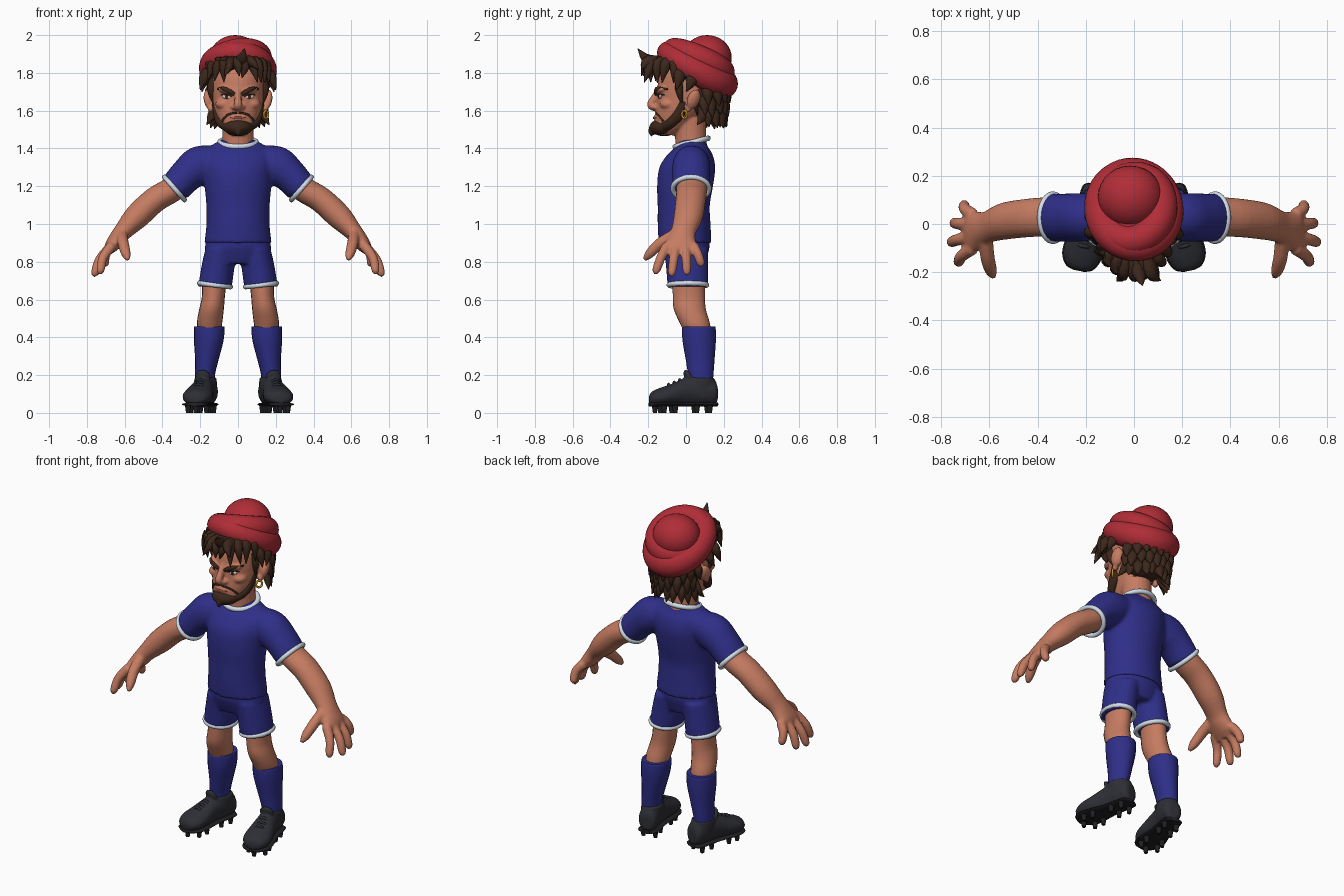
import bpy, bmesh, random
from math import sin, cos, pi, radians
from mathutils import Vector, Matrix, Euler
from mathutils.bvhtree import BVHTree

random.seed(4)
if "Cube" in bpy.data.objects:
    bpy.data.objects.remove(bpy.data.objects["Cube"])


def material(name, *rgb):
    m = bpy.data.materials.new(name)
    m.use_nodes = True
    m.diffuse_color = (*rgb, 1)
    m.node_tree.nodes["Principled BSDF"].inputs["Base Color"].default_value = (*rgb, 1)
    return m


SKIN = material("skin", .56, .2, .12)
BLUE = material("kit blue", .028, .028, .25)
WHITE = material("trim white", .65, .72, .8)
RED = material("turban red", .43, .026, .038)
HAIR = material("dark brown hair", .045, .02, .011)
BOOT = material("boot charcoal", .027, .028, .035)
SOLE = material("sole black", .014, .014, .017)
GOLD = material("gold", .6, .28, .015)
EYE = material("eye white", .7, .66, .6)
LIP = material("lip", .36, .1, .07)


def tube(bm, rows, axis=None, up=(0, 1, 0), closed=False, sides=20, steps=4):
    """Skin a smooth path of (x, y, z, radius_a, radius_b) rows."""
    rows, up = [Vector(r) for r in rows], Vector(up)
    pts, n = rows, len(rows)
    if not closed:
        pts = []
        for i in range(n - 1):
            p, q, r, s = (rows[min(max(j, 0), n - 1)] for j in range(i - 1, i + 3))
            for k in range(steps):
                t = k / steps
                pts.append((q * 2 + (r - p) * t + (p * 2 - q * 5 + r * 4 - s) * t ** 2
                            + (q * 3 - p - r * 3 + s) * t ** 3) * .5)
        pts.append(rows[-1])
    n, loops = len(pts), []
    for i, p in enumerate(pts):
        nxt = pts[(i + 1) % n] if closed else pts[min(i + 1, n - 1)]
        prv = pts[i - 1] if closed else pts[max(i - 1, 0)]
        t = Vector(axis) if axis else (Vector(nxt[:3]) - Vector(prv[:3])).normalized()
        side = t.cross(up).normalized()
        high = side.cross(t)
        a, b = max(p[3], .001), max(p[4], .001)
        loops.append([bm.verts.new(Vector(p[:3]) + side * a * cos(w) + high * b * sin(w))
                      for w in (2 * pi * k / sides for k in range(sides))])
    for i in range(n if closed else n - 1):
        l, m = loops[i], loops[(i + 1) % n]
        for k in range(sides):
            j = (k + 1) % sides
            bm.faces.new((l[k], l[j], m[j], m[k]))
    if not closed:
        bm.faces.new(loops[0])
        bm.faces.new(loops[-1])


def ring(bm, centre, rot, a, b, minor, grow=0, sides=16):
    """Elliptical hoop, thicker to the back by grow."""
    m = Euler(rot).to_matrix()
    rows = []
    for k in range(48):
        t = 2 * pi * k / 48
        r = minor * (1 + grow * sin(t))
        rows.append((*(m @ Vector((a * cos(t), b * sin(t), 0)) + Vector(centre)), r, r))
    tube(bm, rows, up=m @ Vector((0, 0, 1)), closed=True, sides=sides)


def ball(bm, centre, size, rot=(0, 0, 0)):
    bmesh.ops.create_uvsphere(bm, u_segments=28, v_segments=18, radius=1,
                              matrix=Matrix.LocRotScale(Vector(centre), Euler(rot), Vector(size)))


def clump(bm, a, b, c, r):
    """One tapered lock of hair."""
    tube(bm, [(*a, r * .7, r * .6), (*b, r, r * .8), (*c, .002, .002)], up=(.6, .5, .62), sides=10)


def flip(bm):
    """Copy everything so far to the other side."""
    new = bmesh.ops.duplicate(bm, geom=bm.verts[:] + bm.edges[:] + bm.faces[:])["geom"]
    for v in new:
        if isinstance(v, bmesh.types.BMVert):
            v.co.x *= -1


def finish(name, bm, mat, voxel=0, relax=4):
    bmesh.ops.recalc_face_normals(bm, faces=bm.faces[:])
    me = bpy.data.meshes.new(name)
    bm.to_mesh(me)
    bm.free()
    me.materials.append(mat)
    me.shade_smooth()
    me.set_sharp_from_angle(angle=radians(50))
    ob = bpy.data.objects.new(name, me)
    bpy.context.collection.objects.link(ob)
    if voxel:
        mod = ob.modifiers.new("blend", "REMESH")
        mod.mode, mod.voxel_size, mod.use_smooth_shade = "VOXEL", voxel, True
        mod = ob.modifiers.new("relax", "SMOOTH")
        mod.factor, mod.iterations = .5, relax
    return ob


Z = (0, 0, 1)
new = bmesh.new

# Shirt: sleeves blended into the torso
bm = new()
tube(bm, [(.1, .03, 1.335, .08, .085), (.2, .028, 1.31, .105, .1),
          (.27, .027, 1.26, .092, .1), (.336, .026, 1.188, .084, .1)])
flip(bm)
tube(bm, [(0, -.005, .9, .178, .14), (0, -.01, 1, .167, .14), (0, -.012, 1.1, .168, .138),
          (0, -.005, 1.2, .177, .148), (0, .007, 1.3, .187, .148), (0, .022, 1.37, .188, .118),
          (0, .03, 1.405, .16, .088), (0, .03, 1.445, .09, .07)], axis=Z, sides=40)
finish("shirt", bm, BLUE, .011)

# White collar, sleeve cuffs and shorts hems
bm = new()
ring(bm, (.336, .026, 1.188), (0, radians(131), 0), .08, .096, .013)
ring(bm, (.122, .01, .677), (0, radians(-7), 0), .083, .1, .013)
flip(bm)
ring(bm, (0, .03, 1.432), (.25, 0, 0), .097, .09, .014)
finish("white_trim", bm, WHITE)

# Shorts
bm = new()
tube(bm, [(.088, 0, .87, .085, .118), (.105, .005, .78, .088, .112), (.122, .01, .668, .09, .108)], axis=(0, 0, -1))
flip(bm)
tube(bm, [(0, -.005, .95, .16, .125), (0, -.005, .88, .175, .13), (0, 0, .79, .165, .1)], axis=Z, sides=32)
finish("shorts", bm, BLUE, .01, 3)

# Legs and socks
bm = new()
tube(bm, [(.125, .015, .74, .068, .085), (.13, .015, .62, .061, .085), (.14, .02, .55, .065, .085),
          (.15, .045, .48, .067, .08), (.152, .065, .42, .06, .07)], axis=Z)
flip(bm)
finish("legs", bm, SKIN)
bm = new()
tube(bm, [(.152, .068, .458, .076, .084), (.152, .068, .45, .081, .089), (.155, .07, .38, .078, .088),
          (.165, .075, .28, .062, .076), (.175, .078, .2, .053, .067), (.175, .078, .12, .05, .06)], axis=Z)
flip(bm)
finish("socks", bm, BLUE)

# Boots, turned outward
turn = Matrix.Translation((.172, .08, 0)) @ Matrix.Rotation(radians(12), 4, "Z") @ Matrix.Translation((0, -.08, 0))
FOOT = [(.166, .03, .1, .04), (.15, .052, .11, .068), (.1, .058, .115, .078), (.04, .058, .115, .078),
        (-.02, .064, .108, .072), (-.08, .076, .095, .058), (-.14, .078, .085, .048),
        (-.185, .055, .078, .035), (-.2, .02, .07, .018)]


def place(name, bm, mat, voxel=0):
    bm.transform(turn)
    flip(bm)
    finish(name, bm, mat, voxel, 2)


bm = new()
tube(bm, [(0, y, z, a, b) for y, a, z, b in FOOT], axis=(0, -1, 0), up=Z, sides=28)
tube(bm, [(0, .085, .08, .055, .07), (0, .08, .15, .06, .075), (0, .078, .188, .058, .073)], axis=Z)
ball(bm, (0, .01, .19), (.042, .018, .042), (.45, 0, 0))
for v in bm.verts:
    v.co.z = max(v.co.z, .04)
place("boots", bm, BOOT, .008)
bm = new()
for y, z in ((.0, .187), (-.03, .176), (-.06, .163), (-.09, .152)):
    tube(bm, [(-.042, y, z - .03, .006, .006), (0, y - .006, z, .008, .008), (.042, y, z - .03, .006, .006)], sides=8)
place("laces", bm, BOOT)
bm = new()
tube(bm, [(0, y, .045, a + .004, .011) for y, a, z, b in FOOT], axis=(0, -1, 0), up=Z)
for x, y in ((.036, .12), (.036, .05), (.048, -.07), (.05, -.13), (.0, -.17)):
    for s in (1, -1) if x else (1,):
        bmesh.ops.create_cone(bm, cap_ends=True, segments=12, radius1=.011, radius2=.017, depth=.042,
                              matrix=Matrix.Translation((s * x, y, .021)))
place("soles_and_studs", bm, SOLE)

# Arms with hands
bm = new()
tube(bm, [(.28, .03, 1.245, .075, .08), (.35, .03, 1.182, .068, .082), (.44, .025, 1.128, .068, .08),
          (.535, .012, 1.04, .067, .077), (.605, -.012, .965, .05, .066), (.64, -.022, .92, .045, .074),
          (.672, -.03, .88, .036, .088), (.69, -.03, .85, .022, .075)])
for y, tip in ((-.1, (.732, -.165, .735)), (-.052, (.765, -.078, .722)),
               (-.002, (.752, .005, .73)), (.038, (.705, .085, .775))):
    end = Vector(tip)
    base = Vector((.668, y, .885))
    mid = base.lerp(end, .5) + Vector((.014, 0, .012))
    low = mid.lerp(end, .75)
    tube(bm, [(*base, .028, .028), (*mid, .025, .025), (*low, .022, .022), (*end, .009, .009)], sides=14)
tube(bm, [(.615, -.06, .945, .03, .03), (.607, -.14, .895, .03, .03),
          (.592, -.195, .84, .025, .025), (.582, -.22, .81, .01, .01)], up=(1, 0, 0), sides=14)
flip(bm)
finish("arms_and_hands", bm, SKIN, .008, 3)

# Head, ears, nose and neck
bm = new()
ball(bm, (.155, .04, 1.66), (.024, .036, .055), (-.3, .25, .45))
ball(bm, (.145, .01, 1.61), (.016, .018, .02))
ball(bm, (.021, -.163, 1.618), (.016, .02, .013))
ball(bm, (.055, -.125, 1.705), (.052, .038, .018), (0, -.25, .25))
ball(bm, (.075, -.095, 1.635), (.045, .045, .03))
flip(bm)
tube(bm, [(0, -.1, 1.47, .045, .055), (0, -.085, 1.5, .075, .085), (0, -.055, 1.55, .104, .11),
          (0, -.03, 1.6, .124, .13), (0, -.005, 1.66, .135, .15), (0, .01, 1.72, .143, .162),
          (0, .03, 1.8, .148, .165), (0, .05, 1.88, .11, .13)], axis=Z, sides=36)
tube(bm, [(0, -.135, 1.715, .017, .02), (0, -.165, 1.67, .017, .02), (0, -.187, 1.63, .022, .02),
          (0, -.165, 1.606, .017, .012)])
ball(bm, (0, -.15, 1.562), (.045, .022, .018))
tube(bm, [(0, .03, 1.38, .09, .085), (0, .025, 1.46, .083, .083), (0, .02, 1.56, .085, .085)], axis=Z)
head = finish("head", bm, SKIN, .007, 3)
skin_surface = BVHTree.FromObject(head, bpy.context.evaluated_depsgraph_get())


def on_face(x, z, out=0):
    hit = skin_surface.ray_cast(Vector((x, -1, z)), Vector((0, 1, 0)))[0]
    return Vector((x, (hit.y if hit else -.12) - out, z))


def stroke(bm, points):
    """Thin tapered line laid over the face from (x, z, radius) points."""
    tube(bm, [(*on_face(x, z), r * .5 + .003, r) if abs(r) < 0 else (*on_face(x, z), r, r * .7)
              for x, z, r in points], sides=10)


# Eyes, brows and mouth
eye = on_face(.062, 1.674)
bm = new()
ball(bm, eye, (.025, .007, .011), (0, -.12, .25))
flip(bm)
finish("eyes", bm, EYE)
bm = new()
ball(bm, eye + Vector((-.002, -.005, 0)), (.009, .005, .01))
stroke(bm, [(.032, 1.676, .003), (.06, 1.686, .005), (.092, 1.683, .003)])
stroke(bm, [(.02, 1.686, .009), (.045, 1.702, .013), (.08, 1.717, .011), (.108, 1.714, .004)])
stroke(bm, [(.004, 1.588, .004), (.035, 1.585, .006), (.062, 1.572, .006), (.082, 1.545, .008)])
flip(bm)
finish("irises_brows_and_moustache", bm, HAIR)
bm = new()
stroke(bm, [(-.042, 1.564, .002), (-.015, 1.562, .006), (.015, 1.562, .006), (.042, 1.564, .002)])
finish("lips", bm, LIP)

# Beard
bm = new()
tube(bm, [(.128, -.015, 1.65, .011, .018), (.115, -.035, 1.585, .017, .03),
          (.09, -.078, 1.537, .026, .028), (.045, -.12, 1.515, .032, .032)])
flip(bm)
ball(bm, (0, -.115, 1.512), (.078, .08, .047))
clump(bm, (0, -.16, 1.5), (0, -.178, 1.49), (0, -.185, 1.462), .026)
finish("beard", bm, HAIR, .007, 2)

# Hair: layered locks at the back, swept fringe, and side tufts
bm = new()
for s in (1, -1):
    clump(bm, (s * .13, -.03, 1.82), (s * .175, -.035, 1.78), (s * .2, -.05, 1.71), .034)
    clump(bm, (s * .13, .02, 1.8), (s * .178, .03, 1.76), (s * .19, .0, 1.7), .032)
    clump(bm, (s * .132, -.04, 1.78), (s * .142, -.035, 1.71), (s * .13, -.02, 1.63), .024)
    clump(bm, (s * .12, .08, 1.62), (s * .14, .085, 1.57), (s * .165, .06, 1.525), .026)
ball(bm, (0, .075, 1.68), (.14, .12, .12))
for k in range(3):
    for i in range(9):
        w = radians(-76 + 18 * i + 8 * (k % 2) + random.uniform(-4, 4))
        d, c = Vector((sin(w), cos(w), 0)), Vector((0, .065, 1.745 - .062 * k))
        drop = Vector((0, 0, random.uniform(.1, .122)))
        clump(bm, c + d * (.12 - .01 * k), c + d * (.15 - .01 * k) - drop * .45,
              c + d * (.168 - .008 * k) - drop, .032)
for i in range(11):
    w = radians(-72 + 14.4 * i)
    d, c = Vector((sin(w) * .72, -cos(w), 0)), Vector((0, .01, 1.87))
    sway = Vector((random.uniform(-.03, .03), 0, -random.uniform(.075, .125)))
    clump(bm, c + d * .12, c + d * .215 + Vector((0, 0, -.025)), c + d * random.uniform(.22, .265) + sway, .034)
clump(bm, (.01, -.11, 1.86), (.02, -.2, 1.868), (.035, -.255, 1.928), .034)
clump(bm, (.05, -.1, 1.86), (.07, -.2, 1.86), (.11, -.235, 1.82), .034)
finish("hair", bm, HAIR)

# Turban: two crossing wraps around a dome
bm = new()
ring(bm, (0, .05, 1.825), (-.52, .08, 0), .135, .165, .071, .15, 24)
ring(bm, (-.005, .06, 1.86), (-.42, -.2, 0), .12, .14, .067, .05, 24)
ball(bm, (0, .05, 1.84), (.15, .16, .08), (-.5, 0, 0))
ball(bm, (-.015, .112, 1.88), (.135, .13, .12))
finish("turban", bm, RED)

# Earring
bm = new()
ring(bm, (.148, -.008, 1.58), (pi / 2, 0, radians(50)), .017, .02, .006)
finish("earring", bm, GOLD)
